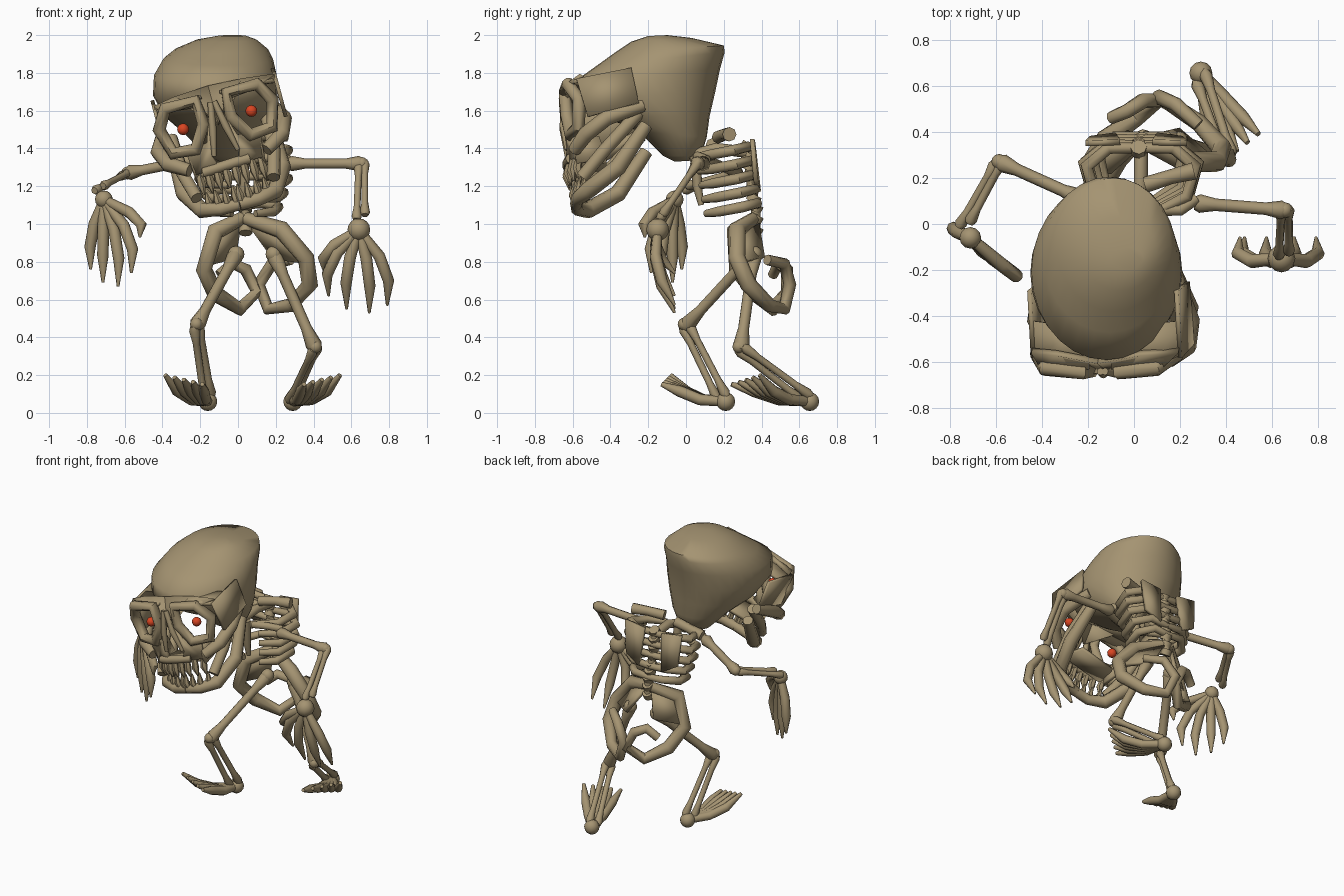
import bpy, bmesh, math
from mathutils import Vector

if "Cube" in bpy.data.objects:
    bpy.data.objects.remove(bpy.data.objects["Cube"])

def material(name, rgb):
    m = bpy.data.materials.new(name)
    m.diffuse_color = (*rgb, 1)
    m.use_nodes = True
    m.node_tree.nodes["Principled BSDF"].inputs["Base Color"].default_value = m.diffuse_color
    return m

BONE = material("bone_tan", (0.375, 0.295, 0.168))
RED = material("eye_red", (0.70, 0.06, 0.016))

def finish(name, bm, mat=BONE, angle=50):
    bmesh.ops.recalc_face_normals(bm, faces=bm.faces)
    me = bpy.data.meshes.new(name)
    bm.to_mesh(me)
    bm.free()
    ob = bpy.data.objects.new(name, me)
    bpy.context.collection.objects.link(ob)
    me.materials.append(mat)
    bpy.ops.object.select_all(action='DESELECT')
    ob.select_set(True)
    bpy.context.view_layer.objects.active = ob
    bpy.ops.object.shade_smooth_by_angle(angle=math.radians(angle))
    return ob

def skin(bm, rings, closed=False):
    n = len(rings[0])
    pairs = list(zip(rings, rings[1:])) + ([(rings[-1], rings[0])] if closed else [])
    for a, b in pairs:
        for i in range(n):
            bm.faces.new((a[i], a[(i + 1) % n], b[(i + 1) % n], b[i]))
    if not closed:
        bm.faces.new(rings[0])
        bm.faces.new(rings[-1])

def tube(name, pts, radius, closed=False, sides=8):
    """Swept bone; radius is a number or one value per point."""
    pts = [Vector(p) for p in pts]
    k = len(pts)
    radii = radius if isinstance(radius, (list, tuple)) else [radius] * k
    bm, rings, side, last = bmesh.new(), [], None, None
    for i, p in enumerate(pts):
        prev = pts[i - 1] if i or closed else p
        nxt = pts[(i + 1) % k] if i < k - 1 or closed else p
        d1, d2 = (p - prev).normalized(), (nxt - p).normalized()
        t = (d1 + d2).normalized()
        if side is None:
            side = t.orthogonal().normalized()
            if closed:
                side = (pts[1] - pts[0]).cross(pts[2] - pts[1]).normalized()
        else:
            side = last.rotation_difference(t) @ side
        side = (side - t * side.dot(t)).normalized()
        last, other = t, t.cross(side)
        rings.append([bm.verts.new(p + radii[i] * (math.cos(a) * side + math.sin(a) * other))
                      for a in (2 * math.pi * j / sides for j in range(sides))])
    skin(bm, rings, closed)
    return finish(name, bm)

def limb(name, a, b, r, flare=1.5):
    a, b = Vector(a), Vector(b)
    ts = (-0.02, 0.04, 0.22, 0.78, 0.96, 1.02)
    return tube(name, [a.lerp(b, t) for t in ts],
                [r * flare * .7, r * flare, r, r, r * flare, r * flare * .7])

def double_limb(name, a, b, r, gap):
    for i, s in enumerate((-1, 1)):
        o = Vector(gap) * s
        limb(f"{name}_{i}", Vector(a) + o * .7, Vector(b) + o, r, 1.5)

def ball(name, p, r, mat=BONE):
    bm = bmesh.new()
    bmesh.ops.create_uvsphere(bm, u_segments=12, v_segments=8, radius=r)
    bmesh.ops.translate(bm, verts=bm.verts, vec=p)
    return finish(name, bm, mat)

def plate(name, pts, thick=0.025):
    bm = bmesh.new()
    bm.faces.new([bm.verts.new(p) for p in pts])
    ob = finish(name, bm)
    m = ob.modifiers.new("thickness", 'SOLIDIFY')
    m.thickness, m.offset = thick, 0
    return ob

# Tilted head frame: u across the face, v up the face, y depth
ROLL = math.radians(15)
def H(u, y, v):
    c, s = math.cos(ROLL), math.sin(ROLL)
    return (-0.11 + u * c - v * s, y, 1.55 + u * s + v * c)

# Cranium: lofted ellipses (front y, z, back y, z, x min, x max)
bm, rings = bmesh.new(), []
for fy, fz, by, bz, x0, x1 in (
        (-.20, 1.995, -.10, 2.0, -.10, .04), (-.29, 1.965, .03, 1.985, -.22, .10),
        (-.38, 1.905, .20, 1.945, -.335, .16), (-.47, 1.84, .205, 1.91, -.395, .185),
        (-.59, 1.755, .18, 1.82, -.445, .205), (-.58, 1.66, .155, 1.70, -.45, .21),
        (-.44, 1.57, .125, 1.57, -.39, .18), (-.25, 1.49, .11, 1.46, -.28, .12),
        (-.12, 1.36, .08, 1.36, -.17, .05), (-.06, 1.33, .02, 1.335, -.1, 0)):
    ring = []
    for j in range(28):
        a = 2 * math.pi * j / 28
        t = (1 + math.sin(a)) / 2
        ring.append(bm.verts.new(((x0 + x1) / 2 + (x1 - x0) / 2 * math.cos(a),
                                  fy + (by - fy) * t, fz + (bz - fz) * t)))
    rings.append(ring)
skin(bm, rings)
finish("cranium", bm, angle=60)

# Mirrored face bones
for side, s in (("left", -1), ("right", 1)):
    ring = [(.085, -.64, .13), (.25, -.625, .13), (.31, -.565, .03),
            (.27, -.57, -.11), (.15, -.61, -.12), (.075, -.63, .0)]
    tube(f"{side}_eye_socket", [H(u * s, y, v) for u, y, v in ring], .036, True)
    ball(f"{side}_eye", H(.187 * s, -.57, 0), .031, RED)
    wide = .305 if s < 0 else .355
    plate(f"{side}_temple", [H(wide * s, y, v) for y, v in
                             ((-.58, .13), (-.29, .19), (-.25, 0), (-.52, -.077))], .02)
    plate(f"{side}_brow", [H(u * s, y, v) for u, y, v in
                           ((0, -.595, .18), (.19, -.56, .17), (wide, -.55, .15),
                            (.27, -.62, .12), (.09, -.64, .1), (0, -.635, -.02))], .03)
    plate(f"{side}_brow_shelf", [H(u * s, y, v) for u, y, v in
                                 ((.05, -.63, .14), (.25, -.62, .14), (wide, -.57, .12),
                                  (wide, -.42, .15), (.05, -.45, .15))], .02)
    tube(f"{side}_cheekbone", [H(u * s, y, v) for u, y, v in
                               ((.3, -.23, 0), (.345, -.42, -.08), (.31, -.53, -.16),
                                (.21, -.59, -.22))], [.035, .042, .042, .035])
    plate(f"{side}_upper_jaw_front", [H(u * s, y, v) for u, y, v in
                                      ((.04, -.64, .02), (.08, -.62, -.1), (.2, -.59, -.12),
                                       (.19, -.57, -.25), (.05, -.63, -.25), (.075, -.62, -.18))])
    plate(f"{side}_upper_jaw_side", [H(.18 * s, y, v) for y, v in
                                     ((-.6, -.14), (-.46, -.14), (-.42, -.25), (-.58, -.29))])
    tube(f"{side}_nasal_ridge", [H(u * s, y, v) for u, y, v in
                                 ((.01, -.64, .1), (.035, -.65, -.04), (.065, -.63, -.18))],
         [.016, .02, .012])
    tube(f"{side}_lower_jaw", [H(u * s, y, v) for u, y, v in
                               ((.27, -.21, -.1), (.27, -.36, -.33), (.20, -.52, -.44),
                                (.10, -.575, -.46), (0, -.58, -.46))],
         [.035, .045, .045, .036, .034])
    tube(f"{side}_jaw_hinge", [H(u * s, y, v) for u, y, v in
                               ((.26, -.25, -.03), (.25, -.43, -.23), (.21, -.55, -.37))], .035)
    # Upper and lower teeth around the jaw arch
    for i in range(4):
        u, y = (.025 + .048 * i) * s, -.62 + .006 * i * i
        tube(f"{side}_upper_tooth_{i}", [H(u, y, -.25), H(u, y - .01, -.31), H(u, y, -.365)],
             [.018, .024, .006], sides=6)
        u -= .012 * s
        tube(f"{side}_lower_tooth_{i}", [H(u, y + .035, -.46), H(u, y + .02, -.41),
                                         H(u, y + .03, -.355)], [.018, .021, .006], sides=6)
tube("gum_bar", [H(-.14, -.60, -.25), H(-.06, -.625, -.245), H(.04, -.625, -.24), H(.11, -.61, -.24)],
     .028)
plate("palate", [H(u, y, -.26) for u, y in ((-.16, -.58), (.16, -.58), (.13, -.42), (-.13, -.42))])

# Neck, collar bones and spine
tube("right_collar_bone", [(.05, .17, 1.46), (.16, .205, 1.475), (.26, .23, 1.475)], [.035, .032, .038])
tube("left_collar_bone", [(-.02, .14, 1.42), (-.12, .14, 1.4), (-.22, .13, 1.37)], [.035, .032, .038])
tube("neck", [(0, .02, 1.36), (.03, .16, 1.4), (.03, .32, 1.38)], .03)
spine = [Vector(p) for p in ((.02, .325, 1.41), (.02, .335, 1.3), (.03, .35, 1.18),
                             (.04, .37, 1.08), (.04, .37, .96))]
tube("spine", spine, .025)
for i in range(9):
    k, t = divmod(i * .49, 1)
    p = spine[int(k)].lerp(spine[int(k) + 1], t)
    tube(f"vertebra_{i}", [p - Vector((0, .01, .018)), p + Vector((0, .01, .018))], .036)

# Rib cage
for side, s in (("left", -1), ("right", 1)):
    for i in range(5):
        w, z = (1, 1.05, 1, .9, .78)[i], 1.4 - .075 * i
        y = .012 * i
        tube(f"{side}_rib_{i}", [(.03 + s * a * w, b + y, z + c) for a, b, c in
                                 ((0, .33, 0), (.14, .33, .01), (.235, .25, -.01),
                                  (.2, .12, -.035), (.08, .06, -.045))],
             [.022, .027, .029, .027, .02])
    plate(f"{side}_shoulder_blade", [(.01 + s * a, b, c) for a, b, c in
                                    ((.07, .355, 1.43), (.22, .35, 1.45),
                                     (.2, .37, 1.23), (.09, .385, 1.17))])
    tube(f"{side}_front_collar", [(.03 + s * .05, .06, 1.34), (.03 + s * .17, .06, 1.36),
                                  (.02 + s * .25, .11, 1.34)], .025)
tube("breastbone", [(.03, .05, 1.36), (.03, .06, 1.2), (.03, .08, 1.1)], [.03, .025, .015])

# Pelvis: two curled hip bones with inner plates
hip_radii = [.035, .048, .045, .045, .038, .034, .034, .032, .028]
tube("left_hip_bone", [(.02, .37, 1.03), (-.12, .26, .96), (-.18, .27, .76), (-.12, .37, .63),
                       (.01, .46, .55), (.1, .535, .64), (.04, .535, .76), (-.03, .49, .79),
                       (-.1, .46, .73)], hip_radii)
tube("right_hip_bone", [(.04, .36, 1.03), (.23, .27, .97), (.36, .27, .82), (.38, .33, .68),
                        (.28, .44, .57), (.16, .52, .55), (.11, .55, .68), (.18, .52, .79),
                        (.28, .43, .81)], hip_radii)
plate("left_hip_plate", [(.01, .38, 1.0), (-.12, .28, .93), (-.17, .29, .78), (-.02, .4, .82)])
plate("right_hip_plate", [(.06, .38, 1.0), (.22, .29, .94), (.33, .29, .8), (.19, .41, .82)])

# Legs and feet: hip, knee, heel, outer toe tip, inner toe tip
for side, hip, knee, heel, t0, t1 in (
        ("left", (-.01, .35, .84), (-.22, 0, .46), (-.16, .21, .06), (-.385, -.08), (-.19, -.13)),
        ("right", (.19, .36, .84), (.41, .29, .34), (.29, .655, .06), (.54, .39), (.35, .24))):
    limb(f"{side}_thigh", hip, knee, .029)
    ball(f"{side}_hip_ball", hip, .044)
    ball(f"{side}_kneecap", Vector(knee) + Vector((0, -.01, .01)), .034)
    double_limb(f"{side}_shin", knee, Vector(heel) + Vector((0, -.02, .02)), .019, (.018, .022, .012))
    ball(f"{side}_heel", heel, .05)
    for i in range(5):
        tip = Vector((*Vector(t0).lerp(Vector(t1), i / 4), .2 - .012 * i))
        h = Vector(heel)
        m1, m2 = h.lerp(tip, .4), h.lerp(tip, .72)
        m1.z, m2.z = .07, .115
        tube(f"{side}_toe_{i}", [h, m1, m2, tip], [.027, .03, .03, .012])

# Arms and hands: shoulder, elbow, wrist, palm
arms = (("left", (-.23, .11, 1.34), (-.585, .27, 1.27), (-.735, 0, 1.19), (-.71, -.06, 1.13),
         ((-.78, .76), (-.715, .69), (-.635, .67), (-.565, .74), (-.52, .93))),
        ("right", (.27, .09, 1.32), (.655, .06, 1.32), (.65, -.13, 1.04), (.64, -.15, .97),
         ((.48, .62), (.575, .55), (.695, .53), (.79, .57), (.46, .74))))
for side, shoulder, elbow, wrist, palm, tips in arms:
    limb(f"{side}_upper_arm", shoulder, elbow, .027)
    ball(f"{side}_elbow", elbow, .034)
    double_limb(f"{side}_forearm", elbow, wrist, .018, (.022, .008, .012))
    ball(f"{side}_palm", palm, .047 if side == "left" else .06)
    p = Vector(palm)
    for i, (x, z) in enumerate(tips):
        def depth(fx, f):
            if side == "left":
                return -.03 - .75 * (fx + .77)
            return -.175 + .03 * f + .085 * f ** 3
        path = [p]
        for f, sx in ((.35, .72), (.68, 1.05), (1, 1)):
            fx = p.x + (x - p.x) * sx
            path.append((fx, depth(fx, f), p.z + (z - p.z) * f))
        tube(f"{side}_finger_{i}", path, [.024, .031, .03, .007])
